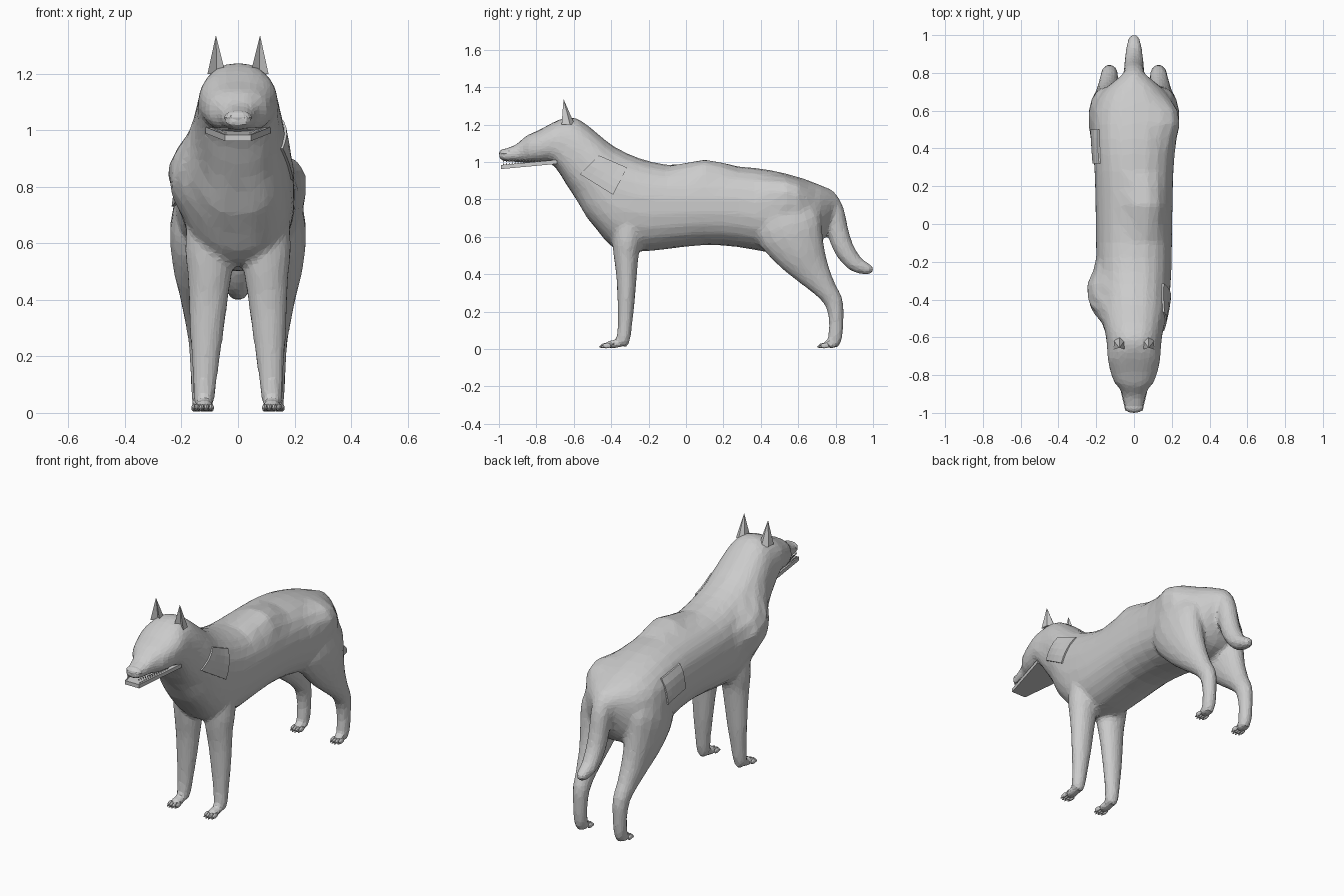
import bpy, bmesh, math
from mathutils import Vector
from mathutils.bvhtree import BVHTree

cube = bpy.data.objects.get("Cube")
if cube:
    bpy.data.objects.remove(cube, do_unlink=True)

grey = bpy.data.materials.new("fur_grey")
grey.use_nodes = True
grey.diffuse_color = (0.6, 0.6, 0.6, 1)
grey.node_tree.nodes["Principled BSDF"].inputs["Base Color"].default_value = (0.6, 0.6, 0.6, 1)


def finish(name, bm):
    bmesh.ops.recalc_face_normals(bm, faces=bm.faces)
    mesh = bpy.data.meshes.new(name)
    bm.to_mesh(mesh)
    bm.free()
    mesh.materials.append(grey)
    obj = bpy.data.objects.new(name, mesh)
    bpy.context.collection.objects.link(obj)
    return obj


def refine(rows, steps):
    """Catmull-Rom subdivision of a list of number rows."""
    rows = [Vector(r) for r in rows]
    out = []
    for i in range(len(rows) - 1):
        p0, p1, p2, p3 = rows[max(i - 1, 0)], rows[i], rows[i + 1], rows[min(i + 2, len(rows) - 1)]
        for s in range(steps):
            t = s / steps
            out.append(0.5 * (2 * p1 + (p2 - p0) * t + (2 * p0 - 5 * p1 + 4 * p2 - p3) * t * t
                              + (3 * p1 - p0 - 3 * p2 + p3) * t ** 3))
    return out + [rows[-1]]


def spow(v, e):
    return math.copysign(abs(v) ** e, v)


def loft(bm, rings, sides, up=None, power=1.0):
    """Skin rings of (x, y, z, half width, half depth)."""
    loops = []
    for i, r in enumerate(rings):
        a, b = rings[max(i - 1, 0)], rings[min(i + 1, len(rings) - 1)]
        tangent = Vector((0, b[1] - a[1], b[2] - a[2])).normalized()
        depth = up or tangent.cross(Vector((1, 0, 0)))
        loop = []
        for k in range(sides):
            ang = math.tau * (k + 0.5) / sides
            co = Vector(r[:3]) + Vector((spow(math.cos(ang), power) * r[3], 0, 0))
            loop.append(bm.verts.new(co + depth * spow(math.sin(ang), power) * r[4]))
        loops.append(loop)
    for a, b in zip(loops, loops[1:]):
        for k in range(sides):
            n = (k + 1) % sides
            bm.faces.new((a[k], a[n], b[n], b[k]))
    bm.faces.new(loops[0])
    bm.faces.new(loops[-1])


def ball(bm, centre, size, u=10, v=7):
    made = bmesh.ops.create_uvsphere(bm, u_segments=u, v_segments=v, radius=1)["verts"]
    for p in made:
        p.co = Vector(centre) + Vector([c * s for c, s in zip(p.co, size)])


# Torso, neck, head and snout: stations of (y, top, bottom, half width)
stations = [
    (-.998, 1.058, 1.013, .04), (-.96, 1.074, 1.003, .052), (-.91, 1.092, 1.0, .062),
    (-.87, 1.127, .998, .077), (-.84, 1.147, .993, .104), (-.78, 1.174, .99, .126),
    (-.71, 1.212, .985, .14), (-.64, 1.238, .88, .144), (-.57, 1.227, .775, .154),
    (-.47, 1.15, .63, .177), (-.38, 1.08, .535, .19), (-.25, 1.02, .52, .199),
    (-.1, .985, .535, .202), (.1, .978, .556, .205), (.28, .976, .545, .21),
    (.45, .957, .515, .222), (.6, .92, .5, .222), (.69, .888, .53, .18),
    (.74, .867, .6, .125), (.78, .84, .7, .075), (.81, .81, .74, .045)]
rings = [(0, y, (t + b) / 2, w, (t - b) / 2) for y, t, b, w in refine(stations, 2)]
bm = bmesh.new()
loft(bm, rings, 22, Vector((0, 0, 1)), 0.86)

# Faceted tufts pulled out of the coat: (place, reach, pull)
tufts = [((-.19, -.38, .84), .17, (-.06, 0, .01)), ((.08, .1, .97), .16, (.01, 0, .042)),
         ((.2, .55, .85), .14, (.033, 0, .02)), ((-.1, -.53, .72), .12, (0, -.015, 0)),
         ((.1, -.53, .72), .12, (0, -.015, 0))]
for place, reach, pull in tufts:
    for v in bm.verts:
        f = max(0, 1 - (v.co - Vector(place)).length / reach)
        v.co += Vector(pull) * min(1, f * 1.5)

# Tail hanging from the rump and curling back at the tip
tail = [(0, .7, .83, .05, .04), (0, .75, .81, .056, .052), (0, .79, .735, .058, .056),
        (0, .81, .64, .055, .057), (0, .84, .545, .053, .055), (0, .895, .465, .047, .047),
        (0, .955, .432, .038, .035), (0, .985, .427, .028, .026), (0, 1.003, .427, .014, .014)]
loft(bm, refine(tail, 3), 14)

# Legs: rings of (x, y, z, half width, half depth)
front_leg = [(.1, -.3, .72, .08, .09), (.1, -.315, .58, .088, .08), (.1, -.32, .5, .08, .068),
             (.105, -.318, .4, .07, .056), (.112, -.32, .25, .057, .046), (.117, -.327, .12, .043, .038),
             (.12, -.335, .055, .038, .037), (.12, -.345, .018, .03, .03)]
hind_leg = [(.12, .5, .82, .09, .15), (.145, .545, .66, .096, .185), (.145, .605, .53, .087, .145),
            (.14, .67, .425, .068, .1), (.135, .742, .325, .053, .062), (.13, .79, .25, .046, .05),
            (.13, .803, .15, .039, .039), (.13, .798, .07, .037, .039), (.13, .785, .018, .03, .033)]
for side, label in ((1, "left"), (-1, "right")):
    for name, leg, toe_y in (("front", front_leg, -.435), ("hind", hind_leg, .73)):
        loft(bm, [(r[0] * side, *r[1:]) for r in refine(leg, 3)], 16)
        x = leg[-1][0] * side
        ball(bm, (x, toe_y + .045, .025), (.036, .05, .022), 12, 8)
        # Four toes and claws
        toes = bmesh.new()
        for k in range(4):
            tx = x + (k - 1.5) * .017
            reach = .008 * abs(k - 1.5)
            ball(toes, (tx, toe_y + reach, .018), (.0095, .026, .014), 8, 6)
            ball(toes, (tx, toe_y - .022 + reach, .012), (.004, .012, .006), 6, 4)
        finish(f"{label}_{name}_toes", toes)

# Fuse torso, legs and tail into one flowing coat with low-poly facets
body = finish("body", bm)
fuse = body.modifiers.new("fuse", "REMESH")
fuse.mode = "VOXEL"
fuse.voxel_size = .014
soften = body.modifiers.new("soften", "SMOOTH")
soften.factor = .5
soften.iterations = 4
facets = body.modifiers.new("facets", "DECIMATE")
facets.ratio = .16
bm = bmesh.new()
bm.from_object(body, bpy.context.evaluated_depsgraph_get())
coat = BVHTree.FromBMesh(bm)
bm.free()

# Nose
bm = bmesh.new()
ball(bm, (0, -.967, 1.045), (.05, .033, .026), 14, 8)
finish("nose", bm)

# Lower jaw, a thin wedge under the snout
bm = bmesh.new()
for y, z, w in ((-.99, .962, .046), (-.69, .99, .115)):
    for x in (-w, w):
        for h in (0, .022):
            bm.verts.new((x, y, z + h))
bmesh.ops.convex_hull(bm, input=bm.verts)
finish("lower_jaw", bm)

# Teeth along the upper and lower jaws
bm = bmesh.new()
for side in (-1, 1):
    for i in range(14):
        t = i / 13
        y = -.975 + .2 * t
        for z, tip, w in ((.983 + .018 * t, .012, .042 + .04 * t), (1.01, -.013, .036 + .045 * t)):
            base = [bm.verts.new((side * w + dx, y + dy, z))
                    for dx, dy in ((-.004, -.005), (.004, -.005), (0, .005))]
            top = bm.verts.new((side * w, y, z + tip))
            bm.faces.new(base)
            for k in range(3):
                bm.faces.new((base[k], base[(k + 1) % 3], top))
finish("teeth", bm)

# Ears: tall cones, hollowed on the front face
for side, label in ((1, "left"), (-1, "right")):
    bm = bmesh.new()
    tip = bm.verts.new((side * .078, -.655, 1.337))
    base = [bm.verts.new((side * x, y, 1.2)) for x, y in
            ((.044, -.665), (.075, -.64), (.108, -.665), (.106, -.62), (.075, -.595), (.047, -.615))]
    for k in range(6):
        bm.faces.new((base[k], base[(k + 1) % 6], tip))
    bm.faces.new(base)
    finish(f"{label}_ear", bm)


def patch(name, side, corners, n=5):
    """Thin plate laid over the coat, spanning four (y, z) corners."""
    a, b, c, d = [Vector(p) for p in corners]
    bm = bmesh.new()
    grid = []
    for i in range(n):
        for j in range(n):
            p = a.lerp(b, i / (n - 1)).lerp(d.lerp(c, i / (n - 1)), j / (n - 1))
            hit = coat.ray_cast(Vector((side, p[0], p[1])), Vector((-side, 0, 0)))[0]
            grid.append([bm.verts.new((hit.x + side * h, p[0], p[1])) for h in (0, .009)])
    q = lambda i, j, k: grid[i * n + j][k]
    for i in range(n - 1):
        for j in range(n - 1):
            for k in (0, 1):
                bm.faces.new((q(i, j, k), q(i + 1, j, k), q(i + 1, j + 1, k), q(i, j + 1, k)))
    for e in range(n - 1):
        for m in (0, n - 1):
            bm.faces.new((q(e, m, 0), q(e + 1, m, 0), q(e + 1, m, 1), q(e, m, 1)))
            bm.faces.new((q(m, e, 0), q(m, e + 1, 0), q(m, e + 1, 1), q(m, e, 1)))
    finish(name, bm)


patch("neck_patch", 1, ((-.567, .935), (-.465, 1.035), (-.315, .97), (-.39, .825)))
patch("flank_patch", -1, ((.32, .75), (.32, .89), (.5, .87), (.5, .73)))
